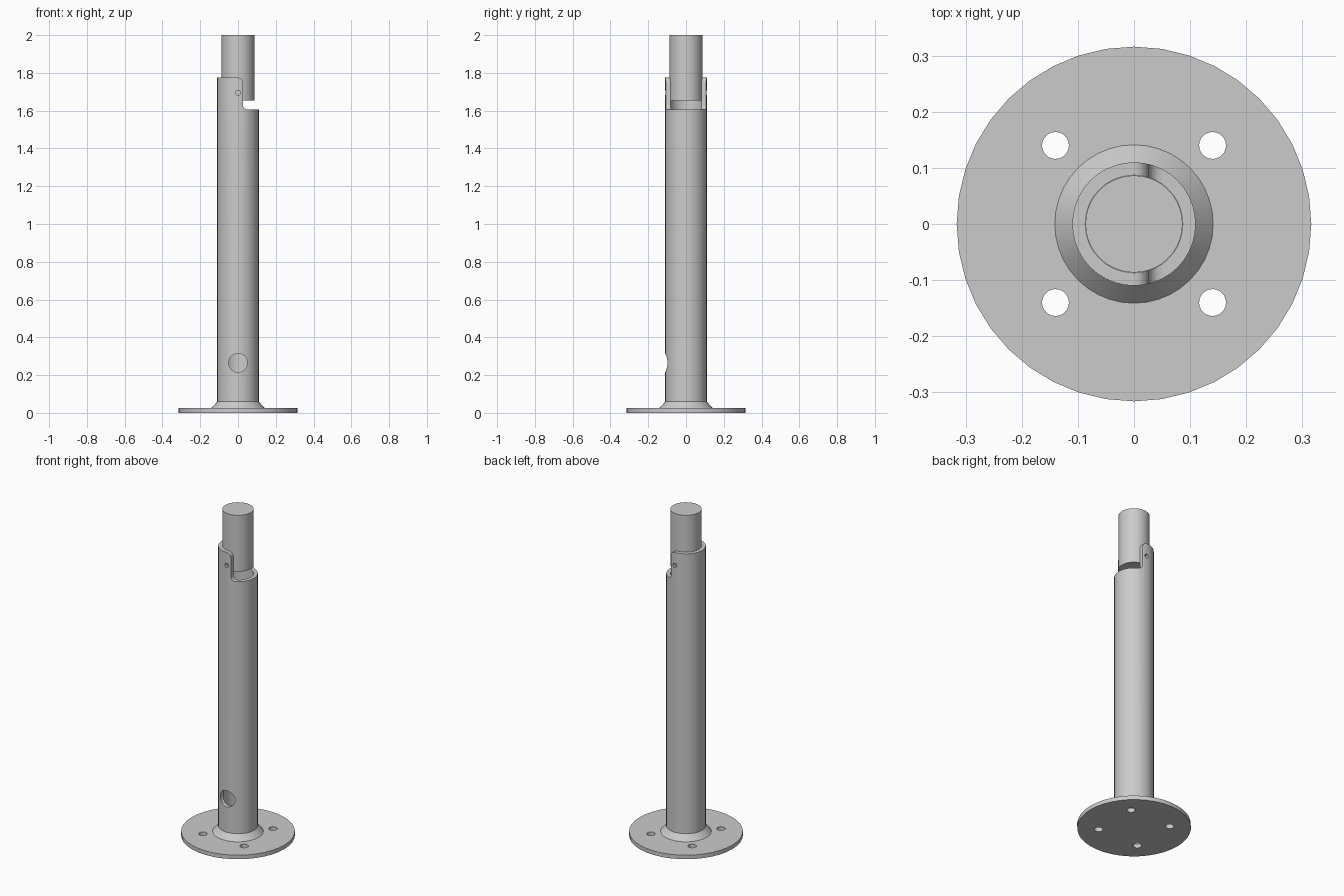
import bpy, bmesh, math
from mathutils import Matrix

if "Cube" in bpy.data.objects:
    bpy.data.objects.remove(bpy.data.objects["Cube"], do_unlink=True)

steel = bpy.data.materials.new("grey steel")
GREY = (0.6, 0.6, 0.6, 1)
steel.diffuse_color = GREY
steel.use_nodes = True
steel.node_tree.nodes["Principled BSDF"].inputs["Base Color"].default_value = GREY


def make_object(name, bm):
    bmesh.ops.recalc_face_normals(bm, faces=bm.faces[:])
    mesh = bpy.data.meshes.new(name)
    bm.to_mesh(mesh)
    bm.free()
    mesh.materials.append(steel)
    obj = bpy.data.objects.new(name, mesh)
    bpy.context.collection.objects.link(obj)
    return obj


def cylinder(name, radius, z0, z1, sides, bottom_radius=None):
    bm = bmesh.new()
    bmesh.ops.create_cone(bm, cap_ends=True, segments=sides,
                          radius1=bottom_radius or radius, radius2=radius, depth=z1 - z0,
                          matrix=Matrix.Translation((0, 0, (z0 + z1) / 2))
                          @ Matrix.Rotation(math.pi / sides * 2, 4, "Z"))
    return make_object(name, bm)


def ring(name, profile, sides):
    """Closed (radius, z) profile swept around the z axis."""
    bm = bmesh.new()
    loops = []
    for i in range(sides):
        a = math.tau * i / sides
        loops.append([bm.verts.new((r * math.cos(a), r * math.sin(a), z)) for r, z in profile])
    n = len(profile)
    for i in range(sides):
        a, b = loops[i], loops[(i + 1) % sides]
        for j in range(n):
            k = (j + 1) % n
            bm.faces.new((a[j], b[j], b[k], a[k]))
    return make_object(name, bm)


def prism_y(name, outline, y0, y1):
    """Outline of (x, z) points pushed along y."""
    bm = bmesh.new()
    face = bm.faces.new([bm.verts.new((x, y0, z)) for x, z in outline])
    grown = bmesh.ops.extrude_face_region(bm, geom=[face])["geom"]
    bmesh.ops.translate(bm, vec=(0, y1 - y0, 0),
                        verts=[v for v in grown if isinstance(v, bmesh.types.BMVert)])
    return make_object(name, bm)


def arc(cx, cz, radius, start, end, steps):
    angles = [math.radians(start + (end - start) * i / steps) for i in range(steps + 1)]
    return [(cx + radius * math.cos(a), cz + radius * math.sin(a)) for a in angles]


def cut(obj, cutter):
    mod = obj.modifiers.new("cut", "BOOLEAN")
    mod.operation = "DIFFERENCE"
    mod.solver = "EXACT"
    mod.object = cutter
    bpy.context.view_layer.objects.active = obj
    bpy.ops.object.modifier_apply(modifier=mod.name)
    bpy.data.objects.remove(cutter, do_unlink=True)


# Round base plate with four bolt holes
plate = cylinder("base_plate", 0.316, 0, 0.025, 40)
for sx in (-1, 1):
    for sy in (-1, 1):
        drill = cylinder("bolt_drill", 0.024, -0.1, 0.1, 24)
        drill.data.transform(Matrix.Translation((0.14 * sx, 0.14 * sy, 0)))
        cut(plate, drill)

# Sloped weld collar at the foot of the tube
collar = ring("weld_collar", [(0.105, 0.024), (0.142, 0.024), (0.11, 0.06), (0.105, 0.06)], 40)

# Hollow tube
TOP, FLOOR, EDGE, FILLET = 1.775, 1.605, 0.026, 0.026
tube = ring("tube", [(0.087, 0.024), (0.11, 0.024), (0.11, TOP), (0.087, TOP)], 40)

# Open notch on the upper side, with rounded corners
notch = [(0, 1.9)]
notch += arc(EDGE - FILLET, TOP - FILLET, FILLET, 90, 0, 6)
notch += arc(EDGE + FILLET, FLOOR + FILLET, FILLET, 180, 270, 6)
notch += [(0.2, FLOOR), (0.2, 1.9)]
cut(tube, prism_y("notch_cutter", notch, -0.2, 0.2))

# Cable hole in the front wall, pin hole through both walls
cut(tube, prism_y("cable_drill", arc(0, 0.265, 0.05, 0, 345, 23), -0.2, 0))
cut(tube, prism_y("pin_drill", arc(0, 1.695, 0.013, 0, 330, 11), -0.2, 0.2))

# Solid inner rod
rod = cylinder("inner_rod", 0.0865, 1.655, 2, 40)

# Smooth round walls with sharp rims
for obj in (plate, collar, tube, rod):
    bpy.ops.object.select_all(action="DESELECT")
    obj.select_set(True)
    bpy.context.view_layer.objects.active = obj
    bpy.ops.object.shade_smooth_by_angle(angle=math.radians(30))
